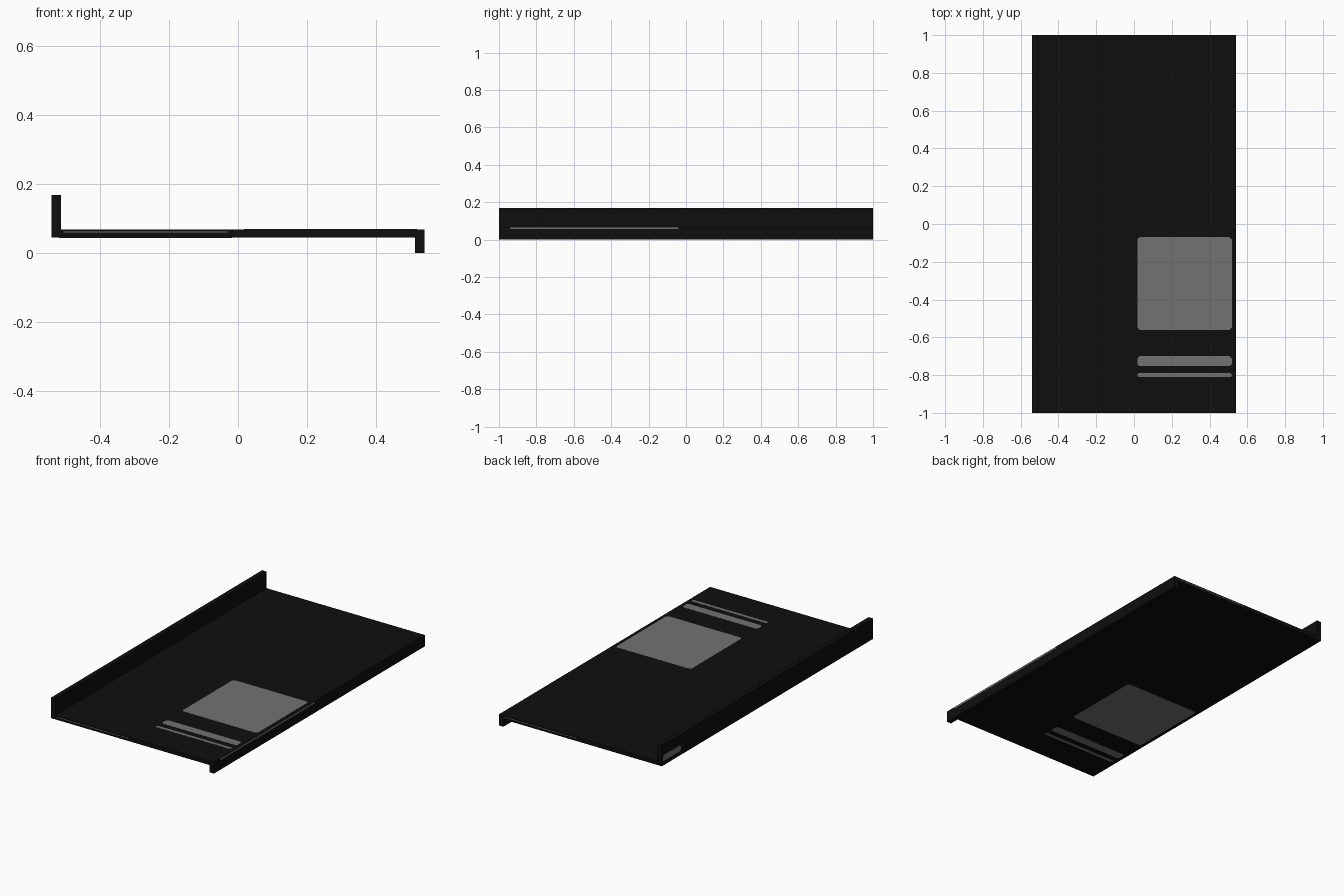
import bpy, bmesh
from mathutils import Vector

if "Cube" in bpy.data.objects:
    bpy.data.objects.remove(bpy.data.objects["Cube"])


def material(name, value):
    m = bpy.data.materials.new(name)
    m.diffuse_color = (value, value, value, 1)
    m.use_nodes = True
    m.node_tree.nodes["Principled BSDF"].inputs["Base Color"].default_value = m.diffuse_color
    return m


BLACK = material("black", 0.0045)
GREY = material("mid grey", 0.17)


def prism(name, points, offset, mat):
    """Extrude a flat outline along an offset vector into a closed solid."""
    bm = bmesh.new()
    face = bm.faces.new([bm.verts.new(p) for p in points])
    top = bmesh.ops.extrude_face_region(bm, geom=[face])["geom"]
    bmesh.ops.translate(bm, vec=Vector(offset),
                        verts=[v for v in top if isinstance(v, bmesh.types.BMVert)])
    bmesh.ops.recalc_face_normals(bm, faces=bm.faces)
    mesh = bpy.data.meshes.new(name)
    bm.to_mesh(mesh)
    bm.free()
    mesh.materials.append(mat)
    obj = bpy.data.objects.new(name, mesh)
    bpy.context.collection.objects.link(obj)
    return obj


def plate(name, a, b, axis, level, direction, cut):
    """Paper-thin panel with clipped corners, lying on the plane axis = level."""
    (a0, a1), (b0, b1) = a, b
    c = min(cut, (b1 - b0) * 0.3)
    outline = [(a0 + c, b0), (a1 - c, b0), (a1, b0 + c), (a1, b1 - c),
               (a1 - c, b1), (a0 + c, b1), (a0, b1 - c), (a0, b0 + c)]
    points = []
    for p in outline:
        q = list(p)
        q.insert(axis, level - direction * 0.001)
        points.append(q)
    offset = [0, 0, 0]
    offset[axis] = direction * 0.0016
    prism(name, points, offset, GREY)


# Z-shaped tray: raised lip on the left, dropped lip on the right
X, XI = 0.54, 0.512
TOP, BOTTOM = 0.068, 0.044
profile = [(-X, BOTTOM), (XI, BOTTOM), (XI, 0), (X, 0),
           (X, TOP), (-XI, TOP), (-XI, 0.168), (-X, 0.168)]
prism("tray", [(x, -1, z) for x, z in profile], (0, 2, 0), BLACK)

# Grey panels on the top, repeated mirrored on the underside
for label, y, cut in [("large_panel", (-0.56, -0.07), 0.012),
                      ("wide_strip", (-0.753, -0.70), 0.012),
                      ("narrow_strip", (-0.81, -0.79), 0.006)]:
    plate("top_" + label, (0.018, 0.518), y, 2, TOP, 1, cut)
    plate("underside_" + label, (-0.518, -0.018), y, 2, BOTTOM, -1, cut)

# Thin lines on the ends and right edge, small patch on the left wall
plate("front_line", (-0.505, -0.03), (0.0585, 0.062), 1, -1, -1, 0.001)
plate("back_line", (0.03, 0.505), (0.0585, 0.062), 1, 1, 1, 0.001)
plate("right_line", (-0.94, -0.04), (0.057, 0.067), 0, X, 1, 0.003)
plate("left_patch", (0.82, 0.99), (0.07, 0.105), 0, -X, -1, 0.008)
